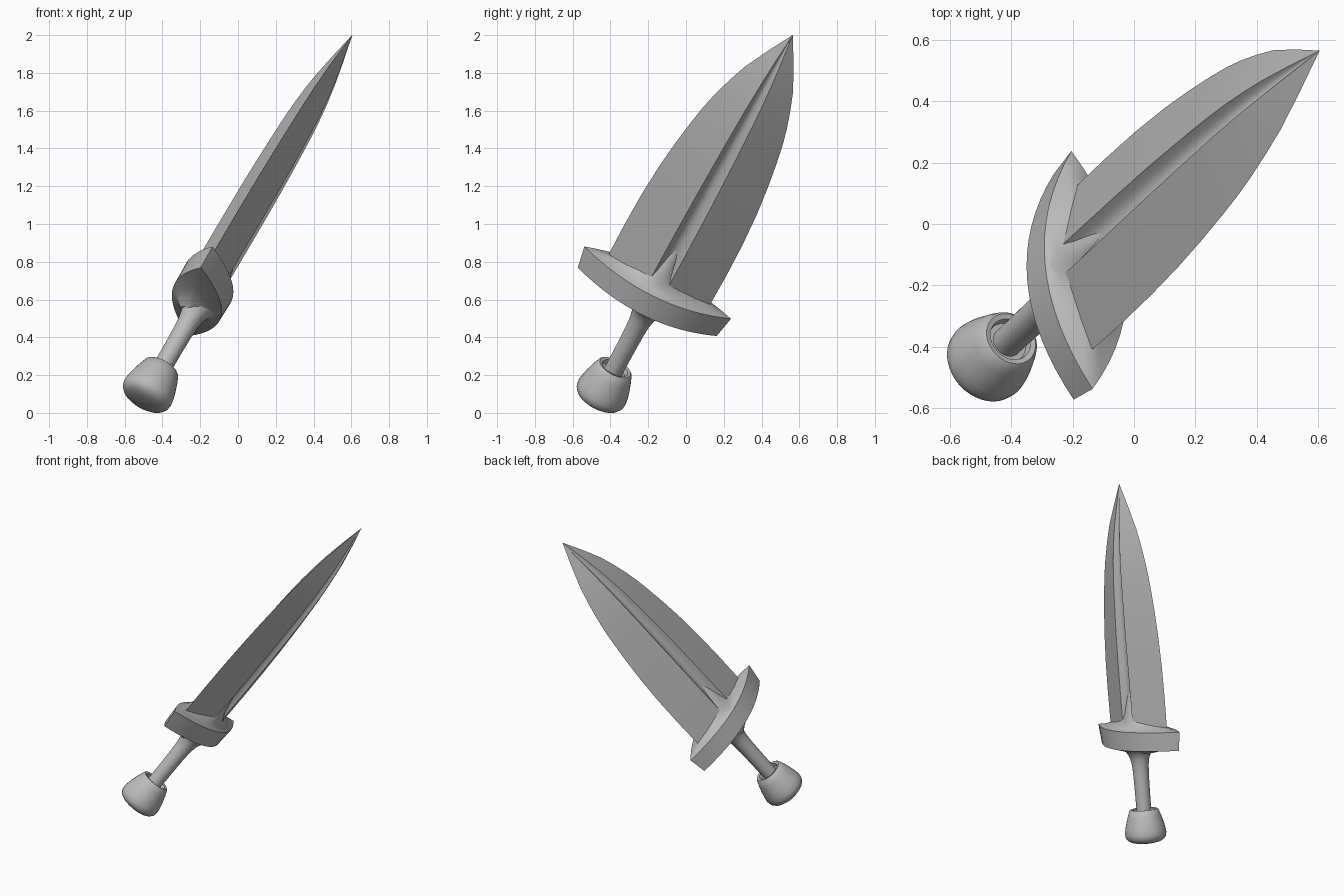
import bpy, bmesh, math
from mathutils import Vector, Matrix

if "Cube" in bpy.data.objects:
    bpy.data.objects.remove(bpy.data.objects["Cube"])

# Local frames: origin at the tip, Z toward the tip, X across the blade, Y through it
TIP = Vector((0.605, 0.565, 2.0))


def frame(axis, shift=0.0):
    axis = Vector(axis).normalized()
    thin = axis.cross(Vector((0.08, -0.893, 0.441))).normalized()
    wide = thin.cross(axis)
    rot = Matrix((wide, thin, axis)).transposed().to_4x4()
    return Matrix.Translation(TIP + thin * shift) @ rot


BLADE = frame((0.4605, 0.4250, 0.7790))
HANDLE = frame((0.454, 0.420, 0.786), 0.009)

steel = bpy.data.materials.new("grey_metal")
steel.diffuse_color = (0.5, 0.5, 0.5, 1)
steel.use_nodes = True
steel.node_tree.nodes["Principled BSDF"].inputs["Base Color"].default_value = steel.diffuse_color


def loft(name, rings, place, angle=30):
    """Skin equal-sized rings of points, cap both ends, set in a frame."""
    bm = bmesh.new()
    loops = [[bm.verts.new(place @ Vector(p)) for p in ring] for ring in rings]
    for a, b in zip(loops, loops[1:]):
        for i in range(len(a)):
            j = (i + 1) % len(a)
            bm.faces.new((a[i], a[j], b[j], b[i]))
    bm.faces.new(loops[0])
    bm.faces.new(loops[-1])
    bmesh.ops.recalc_face_normals(bm, faces=bm.faces)
    mesh = bpy.data.meshes.new(name)
    bm.to_mesh(mesh)
    bm.free()
    mesh.materials.append(steel)
    obj = bpy.data.objects.new(name, mesh)
    bpy.context.collection.objects.link(obj)
    bpy.ops.object.select_all(action='DESELECT')
    obj.select_set(True)
    bpy.context.view_layer.objects.active = obj
    bpy.ops.object.shade_smooth_by_angle(angle=math.radians(angle))
    return obj


def circle(t, r, n=40):
    """Round ring at distance t behind the tip."""
    return [(r * math.cos(math.tau * i / n), r * math.sin(math.tau * i / n), -t)
            for i in range(n)]


def fullered(t, w, r, h, n=8):
    """Blade section: bevels rise from the edges to two ridges with a groove between."""
    half = [(w, 0, -t)]
    for i in range(n + 1):
        u = 1 - 2 * i / n
        half.append((r * u, h * (1 - 0.34 * (1 - u * u)), -t))
    return half + [(-x, -y, z) for x, y, z in half]


def lens(t, w, h, back=None, n=16):
    """Pointed lens ring: two bowed sides meeting at sharp ends."""
    us = [-1 + 2 * i / n for i in range(n)]
    back = h if back is None else back
    near = [(w * u, -back * (1 - u * u), -t) for u in us]
    far = [(-w * u, h * (1 - u * u), -t) for u in us]
    return near + far


# Blade: leaf outline with a central groove (distance, half width, groove half width, depth)
blade = [(1.70, 0.300, 0.052, 0.095), (1.45, 0.303, 0.052, 0.095),
         (1.25, 0.300, 0.051, 0.095), (1.05, 0.289, 0.049, 0.094),
         (0.88, 0.272, 0.046, 0.091), (0.73, 0.252, 0.043, 0.087),
         (0.62, 0.234, 0.040, 0.083), (0.52, 0.212, 0.037, 0.077),
         (0.41, 0.181, 0.032, 0.067), (0.30, 0.145, 0.026, 0.053),
         (0.15, 0.076, 0.014, 0.028), (0.0, 0.0006, 0.0001, 0.0003)]
loft("blade", [fullered(*s) for s in blade], BLADE)

# Crossguard: lens-shaped plate, swelling smoothly into the grip and into the groove
guard = [(1.880, 0.050, 0.050), (1.850, 0.100, 0.080), (1.830, 0.200, 0.110, 0.100),
         (1.812, 0.411, 0.160, 0.134),
         (1.682, 0.434, 0.162, 0.136), (1.672, 0.360, 0.135, 0.120),
         (1.650, 0.250, 0.118, 0.110), (1.620, 0.165, 0.107, 0.103),
         (1.570, 0.105, 0.095, 0.095), (1.500, 0.080, 0.080), (1.400, 0.060, 0.055)]
loft("guard", [lens(*s) for s in guard], BLADE, 32)

# Grip: slim round handle that flares into the guard
grip = [(2.28, 0.050), (2.12, 0.051), (2.0, 0.053), (1.93, 0.057), (1.885, 0.065),
        (1.855, 0.077), (1.832, 0.094), (1.818, 0.110), (1.806, 0.125)]
loft("grip", [circle(*s) for s in grip], HANDLE, 40)

# Pommel: flared knob with a broad rounded end and a recessed rim around the grip
pommel = [(2.262, 0.04), (2.262, 0.068), (2.238, 0.073), (2.234, 0.090), (2.242, 0.099),
          (2.28, 0.113), (2.33, 0.128), (2.37, 0.137), (2.40, 0.141), (2.425, 0.137),
          (2.445, 0.122), (2.458, 0.098), (2.466, 0.060), (2.469, 0.01)]
loft("pommel", [circle(*s) for s in pommel], HANDLE, 40)
